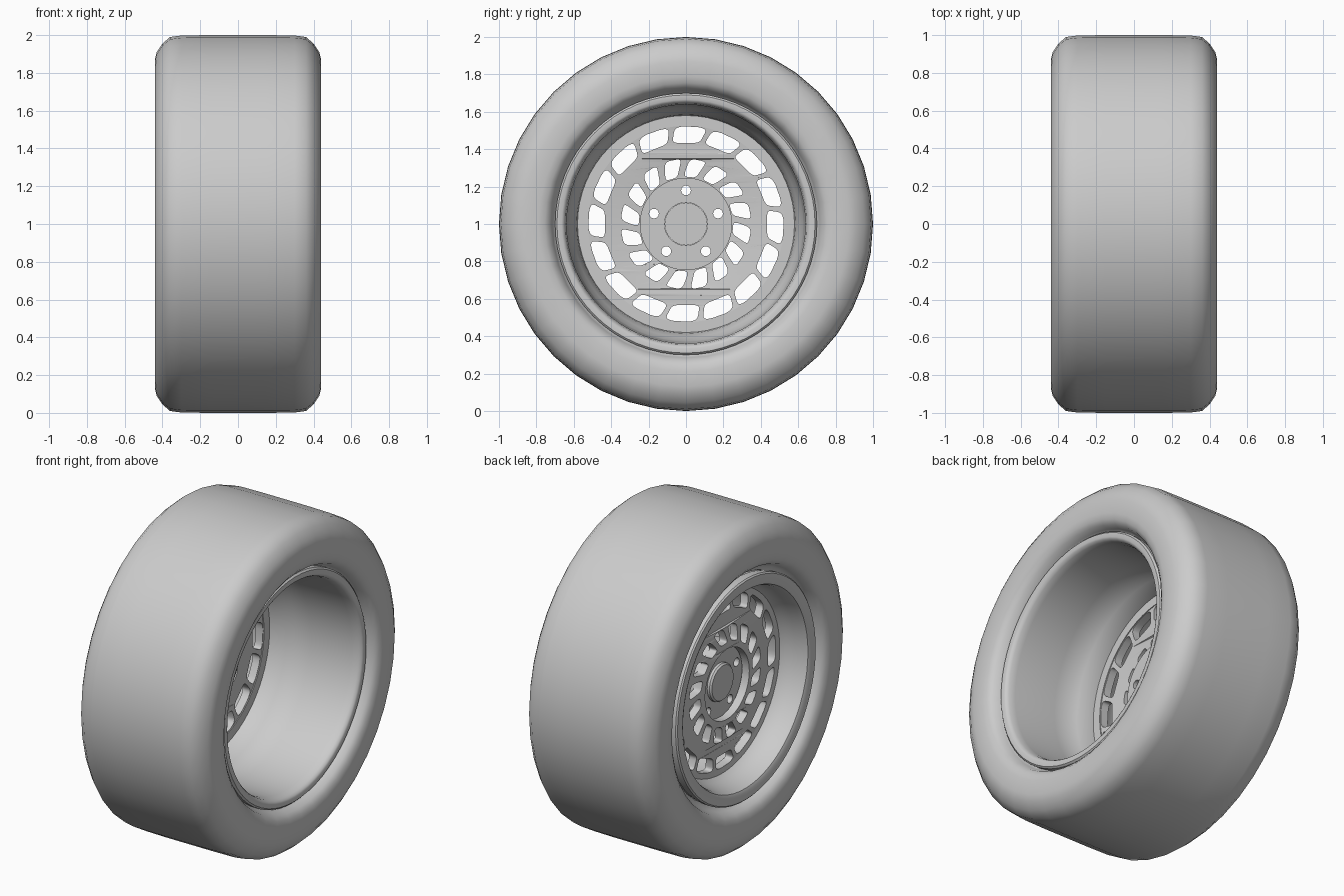
import bpy, bmesh, math
from mathutils import Matrix

if "Cube" in bpy.data.objects:
    bpy.data.objects.remove(bpy.data.objects["Cube"])

CENTRE_Z = 1.0


def finish(obj, angle):
    for o in bpy.context.selected_objects:
        o.select_set(False)
    obj.location.z = CENTRE_Z
    obj.select_set(True)
    bpy.context.view_layer.objects.active = obj
    bpy.ops.object.shade_smooth_by_angle(angle=math.radians(angle))
    return obj


def lathe(name, profile, n=48, angle=35, closed=True):
    """Spin an (x, radius) profile around the x axis."""
    bm = bmesh.new()
    rings = []
    for i in range(n):
        a = 2 * math.pi * i / n
        rings.append([bm.verts.new((x, r * math.sin(a), r * math.cos(a))) for x, r in profile])
    m = len(profile)
    for i in range(n):
        a, b = rings[i], rings[(i + 1) % n]
        for j in range(m if closed else m - 1):
            k = (j + 1) % m
            bm.faces.new((a[j], a[k], b[k], b[j]))
    bmesh.ops.remove_doubles(bm, verts=bm.verts, dist=1e-5)
    bmesh.ops.recalc_face_normals(bm, faces=bm.faces)
    me = bpy.data.meshes.new(name)
    bm.to_mesh(me)
    bm.free()
    obj = bpy.data.objects.new(name, me)
    bpy.context.collection.objects.link(obj)
    return finish(obj, angle)


def circle(r, n, cx=0, cy=0):
    return [(cx + r * math.cos(2 * math.pi * i / n), cy + r * math.sin(2 * math.pi * i / n))
            for i in range(n)]


def window(centre, r0, r1, half, tilt):
    """Rounded slanted slot in polar space; angles in degrees."""
    pts = []
    for i in range(24):
        t = 2 * math.pi * (i + .5) / 24
        c, s = math.cos(t), math.sin(t)
        u = math.copysign(abs(c) ** .45, c)
        v = math.copysign(abs(s) ** .45, s)
        r = (r0 + r1) / 2 + v * (r1 - r0) / 2
        a = math.radians(centre + u * half - v * tilt)
        pts.append((r * math.cos(a), r * math.sin(a)))
    return pts


def plate(name, loops, x0, x1, dome=0, dome_r=1):
    """Flat plate with holes, extruded along x; dome pushes the middle outward."""
    cu = bpy.data.curves.new(name, 'CURVE')
    cu.dimensions = '2D'
    cu.fill_mode = 'BOTH'
    cu.extrude = (x1 - x0) / 2
    for pts in loops:
        sp = cu.splines.new('POLY')
        sp.points.add(len(pts) - 1)
        for p, (x, y) in zip(sp.points, pts):
            p.co = (x, y, 0, 1)
        sp.use_cyclic_u = True
    tmp = bpy.data.objects.new(name + "_outline", cu)
    bpy.context.collection.objects.link(tmp)
    bpy.context.view_layer.update()
    me = bpy.data.meshes.new_from_object(tmp.evaluated_get(bpy.context.evaluated_depsgraph_get()))
    bpy.data.objects.remove(tmp)
    me.transform(Matrix(((0, 0, 1, (x0 + x1) / 2), (1, 0, 0, 0), (0, 1, 0, 0), (0, 0, 0, 1))))
    for v in me.vertices:
        r = math.hypot(v.co.y, v.co.z)
        v.co.x -= dome * max(0, 1 - r / dome_r)
    bm = bmesh.new()
    bm.from_mesh(me)
    bmesh.ops.remove_doubles(bm, verts=bm.verts, dist=1e-5)
    bmesh.ops.recalc_face_normals(bm, faces=bm.faces)
    bm.to_mesh(me)
    bm.free()
    obj = bpy.data.objects.new(name, me)
    bpy.context.collection.objects.link(obj)
    return finish(obj, 35)


# Tyre: symmetric slick tread, rounded shoulders, flat sidewalls and rolled beads
half = [(.15, 1.0), (.30, .998), (.36, .99), (.40, .955), (.43, .91), (.44, .87),
        (.44, .79), (.432, .755), (.412, .728), (.38, .715), (.35, .70), (.34, .675)]
lathe("tyre", [(-x, r) for x, r in reversed(half)] + half, 40, 50)

# Rim: outer lip and dish on -x, deep barrel and flange on +x
lathe("rim", [
    (-.375, .68), (-.405, .68), (-.413, .672), (-.413, .625), (-.405, .608), (-.38, .597),
    (-.33, .588), (-.28, .575), (-.25, .555), (-.245, .525), (-.19, .525), (-.19, .58),
    (-.15, .585), (-.09, .605), (-.05, .625), (.05, .632), (.33, .638), (.37, .645),
    (.385, .655), (.39, .665), (.39, .69), (.38, .70), (.34, .70), (.33, .665),
    (-.34, .66), (-.35, .675)], 64, 35)

# Spoke disc: two rings of slanted windows
COUNT = 16
loops = [circle(.53, 64), circle(.215, 48)]
for i in range(COUNT):
    a = 360 * i / COUNT
    loops.append(window(a + 88.5, .435, .522, 9.6, 1.6))
    loops.append(window(a + 82, .252, .348, 7.6, 3.2))
plate("spoke_disc", loops, -.245, -.195, .06, .53)

# Hub pad with five bolt holes, one at the top
bolts = [circle(.026, 16, .18 * math.cos(math.radians(90 + 72 * k)),
                .18 * math.sin(math.radians(90 + 72 * k))) for k in range(5)]
plate("hub_pad", [circle(.247, 48), circle(.115, 40)] + bolts, -.225, -.16)

# Centre cap filling the bore
lathe("centre_cap", [(-.25, 0), (-.25, .105), (-.24, .114), (-.175, .114), (-.175, .10),
                     (-.175, 0)], 40, 30, closed=False)
